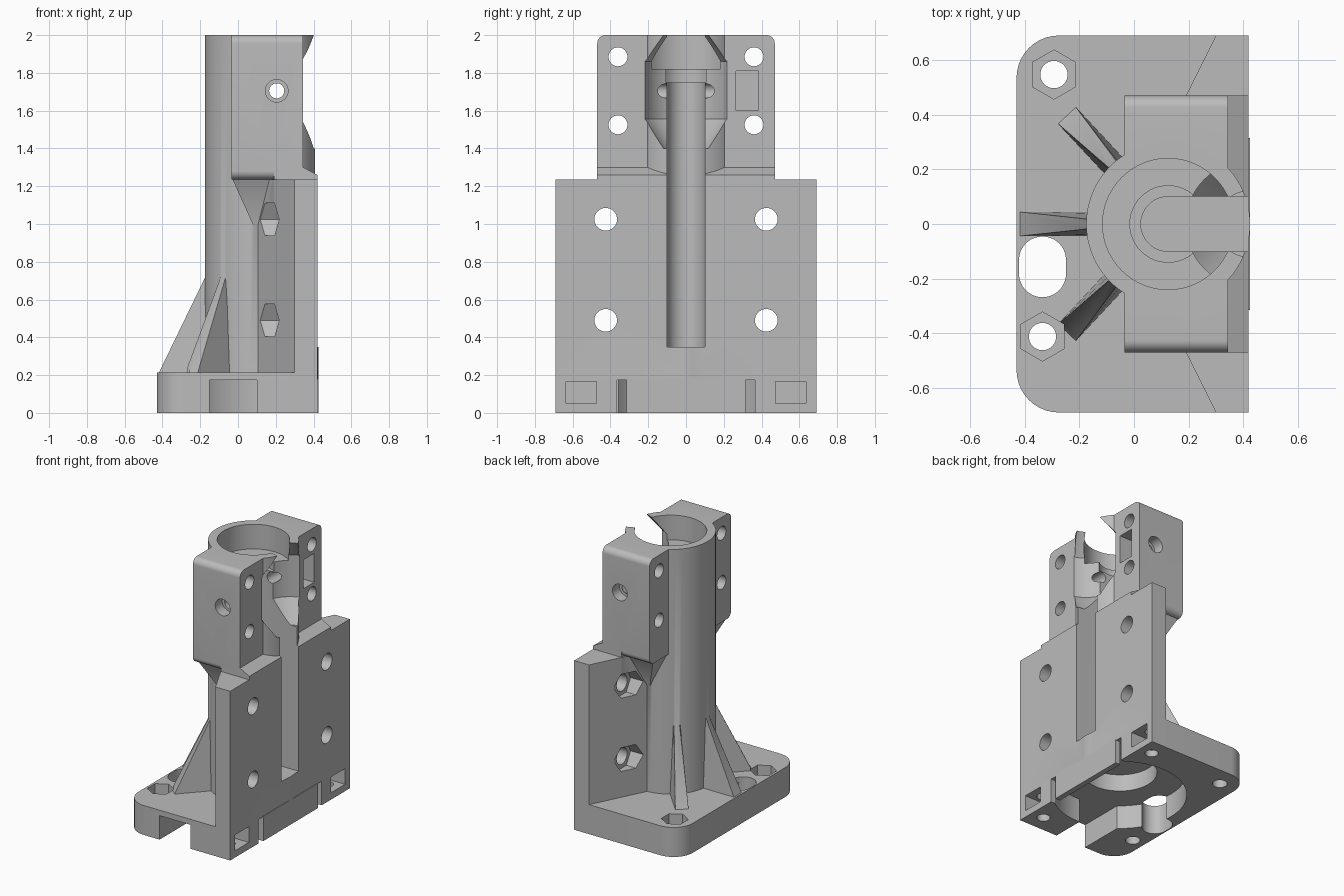
import bpy, bmesh
from math import sin, cos, pi, radians
from mathutils import Vector

default = bpy.data.objects.get("Cube")
if default:
    bpy.data.objects.remove(default, do_unlink=True)

grey = bpy.data.materials.new("plain_grey")
grey.use_nodes = True
grey.diffuse_color = (0.5, 0.5, 0.5, 1)
grey.node_tree.nodes["Principled BSDF"].inputs["Base Color"].default_value = (0.5, 0.5, 0.5, 1)


def loft(name, rings, bevel=None, radius=0):
    """Closed solid through rings of equal point count."""
    bm = bmesh.new()
    loops = [[bm.verts.new(p) for p in ring] for ring in rings]
    bm.faces.new(loops[0])
    bm.faces.new(loops[-1])
    for low, high in zip(loops, loops[1:]):
        for i in range(len(low)):
            bm.faces.new((low[i - 1], low[i], high[i], high[i - 1]))
    if bevel:
        edges = [e for e in bm.edges if bevel(e.verts[0].co, e.verts[1].co)]
        bmesh.ops.bevel(bm, geom=edges, offset=radius, segments=10, profile=0.5, affect='EDGES')
    bmesh.ops.recalc_face_normals(bm, faces=bm.faces[:])
    mesh = bpy.data.meshes.new(name)
    bm.to_mesh(mesh)
    bm.free()
    mesh.materials.append(grey)
    obj = bpy.data.objects.new(name, mesh)
    bpy.context.collection.objects.link(obj)
    return obj


def prism(name, points, axis, low, high, **kw):
    place = {'x': lambda a, b, t: (t, a, b),
             'y': lambda a, b, t: (a, t, b),
             'z': lambda a, b, t: (a, b, t)}[axis]
    return loft(name, [[place(a, b, t) for a, b in points] for t in (low, high)], **kw)


def ring(a, b, r, n=64, turn=0.0):
    return [(a + r * cos(turn + 2 * pi * i / n), b + r * sin(turn + 2 * pi * i / n)) for i in range(n)]


def rect(a0, a1, b0, b1):
    return [(a0, b0), (a1, b0), (a1, b1), (a0, b1)]


def combine(part, operation='DIFFERENCE'):
    mod = body.modifiers.new("combine", 'BOOLEAN')
    mod.operation = operation
    mod.solver = 'EXACT'
    mod.object = part
    bpy.context.view_layer.objects.active = body
    bpy.ops.object.modifier_apply(modifier=mod.name)
    bpy.data.objects.remove(part, do_unlink=True)


def add(part):
    combine(part, 'UNION')


def cut(points, axis, low, high):
    combine(prism("cutter", points, axis, low, high))


CX = 0.125  # column axis

# Base with rounded rear corners
body = prism("motor_mount_body", rect(-0.43, 0.42, -0.69, 0.69), 'z', 0, 0.215, radius=0.155,
             bevel=lambda p, q: p.x < -0.4 and q.x < -0.4 and abs(p.z - q.z) > 0.1)

# Mounting plate with sloped back
add(prism("mounting_plate", [(0.42, -0.69), (0.42, 0.69), (0.30, 0.69), (0.10, 0.29),
                             (0.10, -0.29), (0.30, -0.69)], 'z', 0, 1.235))
# Column
add(prism("column", ring(CX, 0, 0.30, 96), 'z', 0.1, 2.0))
# Upper clamp block, its foot and the tapered support below
add(prism("clamp_block", rect(-0.035, 0.345, -0.47, 0.47), 'z', 1.235, 2.0, radius=0.045,
          bevel=lambda p, q: abs(p.x - q.x) > 0.1))
add(prism("block_foot", [(0.19, 1.1), (0.42, 1.1), (0.42, 1.26), (0.345, 1.30), (0.19, 1.28)],
          'y', -0.47, 0.47))
add(loft("block_support", [[(x, y, 0.95) for x, y in rect(0.10, 0.32, -0.28, 0.28)],
                           [(x, y, 1.25) for x, y in rect(-0.035, 0.32, -0.43, 0.43)]]))

# Tapered ribs
for angle in (-133, 180, 133):
    out = Vector((cos(radians(angle)), sin(radians(angle)), 0))
    side = Vector((-out.y, out.x, 0))

    def rib_point(r, s, z):
        return Vector((CX, 0, z)) + out * r + side * s
    add(loft("rib", [[rib_point(0.55, s * 0.045, 0.2), rib_point(0.2, s * 0.045, 0.2),
                      rib_point(0.2, s * 0.015, 0.92 - 0.0), rib_point(0.298, s * 0.018, 0.72)]
                     for s in (-1, 1)]))

# Round recess under the base, cable notch and blind bore
cut(ring(CX, 0, 0.45, 96), 'z', -0.1, 0.175)
cut(rect(-0.15, 0.10, -0.8, -0.2), 'z', -0.1, 0.175)
cut(ring(CX, 0, 0.25), 'z', -0.1, 0.30)

# Bearing seat, step and front slot
cut(ring(CX, 0, 0.24, 96), 'z', 1.82, 2.1)
cut(ring(CX, 0, 0.14), 'z', 1.75, 1.9)
arc = [(CX + 0.1 * cos(pi / 2 + pi * i / 24), 0.1 * sin(pi / 2 + pi * i / 24)) for i in range(25)]
cut(arc + [(0.6, -0.1), (0.6, 0.1)], 'z', 0.35, 2.1)

# Front clearance with conical ends
combine(loft("cutter", [[(a, b, z) for a, b in ring(0.42, 0, r)] for r, z in
                        ((0.12, 1.40), (0.23, 1.555), (0.23, 1.86), (0.12, 2.0), (0.04, 2.1))]))

for s in (-1, 1):
    # Plate screw holes with hexagonal nut pockets behind
    for z in (0.49, 1.025):
        cut(ring(s * 0.425, z, 0.06, 32), 'x', 0.1, 0.6)
        cut(ring(s * 0.425, z, 0.1, 6), 'x', 0.0, 0.22)
    # Clamp block holes
    for z in (1.525, 1.885):
        cut(ring(s * 0.36, z, 0.05, 32), 'x', -0.3, 0.6)
    # Cross screw counterbore
    cut(ring(0.205, 1.705, 0.06, 32), 'y', *sorted((s * 0.39, s * 0.6)))
    # Base nut slots with their vertical holes
    cut(rect(s * 0.555 - 0.08, s * 0.555 + 0.08, 0.05, 0.165), 'x', 0.24, 0.6)
    cut(ring(0.32, s * 0.565, 0.045, 32), 'z', -0.1, 0.28)
    # Slits beside the front strip
    cut(rect(0.3, 0.6, s * 0.34 - 0.025, s * 0.34 + 0.025), 'z', -0.1, 0.175)

# Cross screw hole and clamp nut slot
cut(ring(0.205, 1.705, 0.04, 32), 'y', -0.6, 0.6)
cut(rect(0.265, 0.385, 1.60, 1.81), 'x', 0.11, 0.6)

# Rear base screws with hexagonal pockets
for x, y in ((-0.293, 0.547), (-0.335, -0.412)):
    cut(ring(x, y, 0.05, 32), 'z', -0.1, 0.4)
    cut(ring(x, y, 0.09, 6, pi / 2), 'z', 0.12, 0.4)

# Oval cable hole
oval = [(a, b + (0.025 if b > 0 else -0.025)) for a, b in ring(0, 0, 0.086, 48, 0.01)]
cut([(a - 0.335, b - 0.157) for a, b in oval], 'z', -0.1, 0.4)

# Thin front strip closing the recess
add(prism("front_strip", rect(0.385, 0.425, -0.315, 0.315), 'z', 0, 0.18))

# Smooth curved walls, keep edges crisp
bpy.ops.object.select_all(action='DESELECT')
body.select_set(True)
bpy.context.view_layer.objects.active = body
bpy.ops.object.shade_smooth_by_angle(angle=radians(30))
